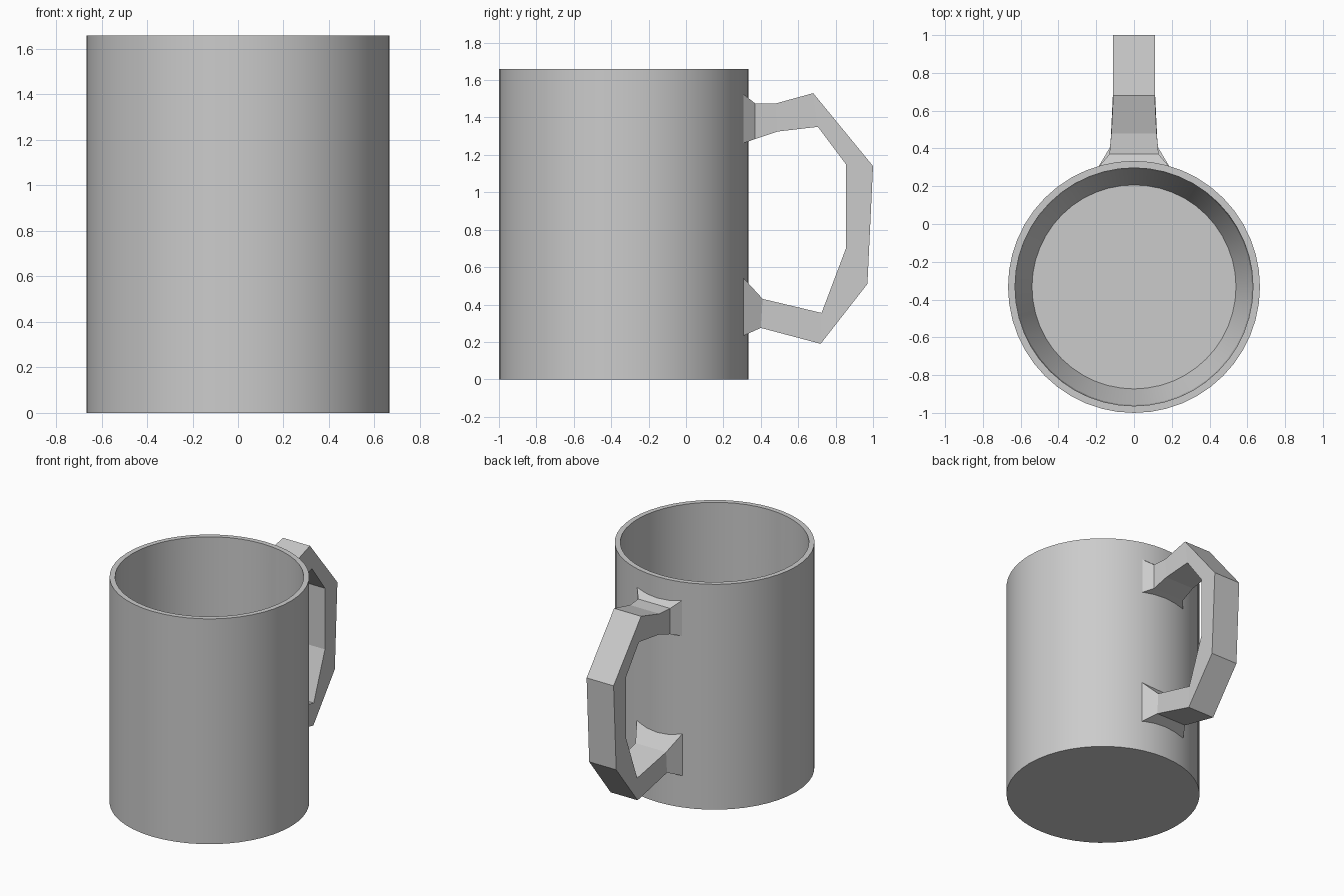
import bpy, bmesh, math

cube = bpy.data.objects.get("Cube")
if cube:
    bpy.data.objects.remove(cube, do_unlink=True)

grey = bpy.data.materials.new("plain grey")
grey.use_nodes = True
COLOR = (0.6, 0.6, 0.6, 1)
grey.diffuse_color = COLOR
grey.node_tree.nodes["Principled BSDF"].inputs["Base Color"].default_value = COLOR


def make_object(name, bm, smooth_angle=None):
    bmesh.ops.recalc_face_normals(bm, faces=bm.faces)
    mesh = bpy.data.meshes.new(name)
    bm.to_mesh(mesh)
    bm.free()
    mesh.materials.append(grey)
    obj = bpy.data.objects.new(name, mesh)
    bpy.context.collection.objects.link(obj)
    if smooth_angle:
        bpy.ops.object.select_all(action='DESELECT')
        obj.select_set(True)
        bpy.context.view_layer.objects.active = obj
        bpy.ops.object.shade_smooth_by_angle(angle=math.radians(smooth_angle))
    return obj


def loft(bm, rings, closed):
    """Bridge consecutive vertex rings, capping both ends."""
    for a, b in zip(rings, rings[1:]):
        n = len(a)
        for i in range(n):
            j = (i + 1) % n
            bm.faces.new((a[i], a[j], b[j], b[i]))
    if closed:
        bm.faces.new(rings[0])
        bm.faces.new(rings[-1])


# Mug body: outer wall, thin rim, inner wall and sloped edge to the floor
CENTRE_Y, RADIUS, HEIGHT, SIDES = -0.333, 0.667, 1.66, 48
profile = [(RADIUS, 0), (RADIUS, HEIGHT), (0.63, HEIGHT), (0.625, 0.35), (0.54, 0.12)]
bm = bmesh.new()
rings = []
for r, z in profile:
    angles = [2 * math.pi * i / SIDES for i in range(SIDES)]
    rings.append([bm.verts.new((r * math.cos(a), CENTRE_Y + r * math.sin(a), z)) for a in angles])
loft(bm, rings, True)
make_object("mug_body", bm, 15)

# Angular handle: each section is (outer y, outer z, inner y, inner z, half width)
sections = [
    (0.30, 1.53, 0.30, 1.26, 0.19),
    (0.37, 1.475, 0.37, 1.285, 0.13),
    (0.48, 1.475, 0.49, 1.325, 0.12),
    (0.68, 1.53, 0.705, 1.35, 0.11),
    (1.00, 1.14, 0.855, 1.15, 0.11),
    (0.97, 0.51, 0.855, 0.70, 0.11),
    (0.72, 0.19, 0.725, 0.355, 0.11),
    (0.40, 0.275, 0.41, 0.43, 0.125),
    (0.30, 0.23, 0.30, 0.55, 0.19),
]
bm = bmesh.new()
rings = []
for oy, oz, iy, iz, w in sections:
    corners = ((-w, oy, oz), (w, oy, oz), (w, iy, iz), (-w, iy, iz))
    rings.append([bm.verts.new(c) for c in corners])
loft(bm, rings, True)
make_object("handle", bm)
